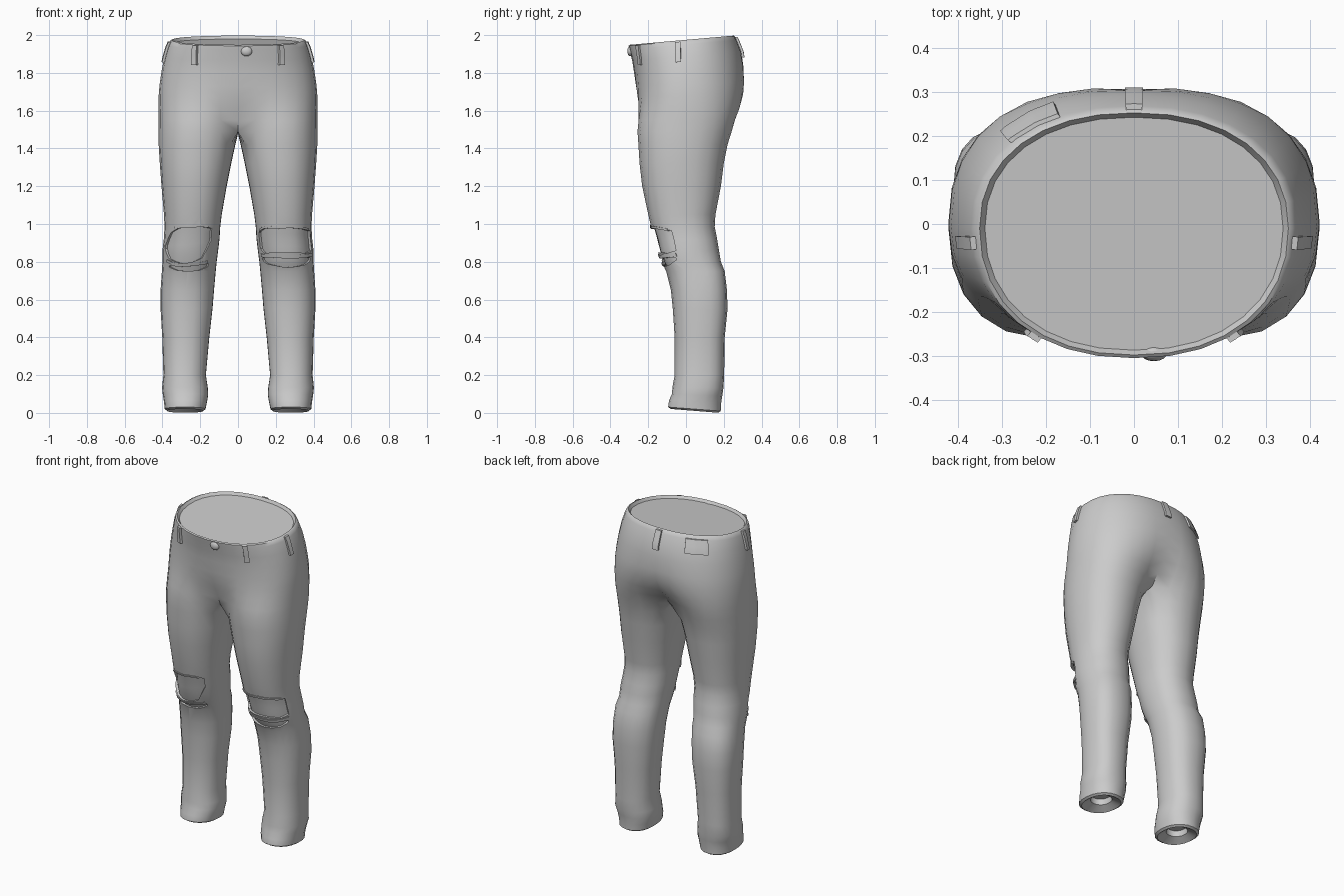
import bpy, bmesh, math
from mathutils import Vector

if "Cube" in bpy.data.objects:
    bpy.data.objects.remove(bpy.data.objects["Cube"])

N, K = 24, 16          # points per leg ring; 0..K also make the half ring of the seat


def spow(v, e):
    return math.copysign(abs(v) ** e, v)


# Leg rings: z, inner x, outer x, front y, back y (first rows turn the hem inwards)
LEG = [(.07, .225, .335, -.02, .11), (.03, .225, .335, -.02, .11), (.0, .185, .375, -.08, .17),
       (.01, .172, .388, -.095, .184), (.05, .164, .392, -.09, .186), (.09, .158, .398, -.074, .192),
       (.13, .16, .402, -.072, .198), (.2, .17, .395, -.06, .202), (.4, .152, .401, -.06, .205),
       (.55, .135, .41, -.07, .22), (.65, .127, .41, -.08, .217), (.75, .118, .403, -.105, .205),
       (.8, .113, .4, -.13, .185), (.86, .105, .4, -.152, .175), (.92, .098, .393, -.165, .165),
       (.985, .094, .389, -.185, .152), (1.05, .086, .392, -.2, .156), (1.2, .06, .405, -.232, .185),
       (1.32, .036, .414, -.246, .2), (1.42, .014, .42, -.252, .22)]
# Seat rings: z, half width, front y, back y, front and back blend towards two leg shapes
SEAT = [(1.49, .42, -.257, .242, 1, 1), (1.55, .421, -.262, .27, .72, .72),
        (1.61, .421, -.265, .298, .42, .42), (1.68, .42, -.267, .316, .17, .22),
        (1.74, .415, -.27, .317, .06, .12), (1.82, .403, -.275, .308, 0, .05),
        (1.89, .388, -.285, .292, 0, 0), (1.95, .37, -.3, .268, 0, 0),
        (1.97, .36, -.304, .259, 0, 0), (1.975, .35, -.297, .252, 0, 0), (1.958, .338, -.286, .242, 0, 0)]


def leg_ring(z, xi, xo, yf, yb):
    pts = []
    for i in range(N):
        a = -50 + 17.5 * i if i <= K else 230 + 10 * (i - K)
        a = math.radians(a)
        e = .78 if math.cos(a) < 0 < math.sin(a) and .1 < z < .78 else .9   # fuller calf
        x = (xi + xo) / 2 + (xo - xi) / 2 * spow(math.sin(a), e)
        y = (yf + yb) / 2 - (yb - yf) / 2 * spow(math.cos(a), e)
        pts.append(Vector((x, y, z + max(0, .18 - y) * .08 * max(0, 1 - z * 5))))
    return pts


def seat_ring(z, a, yf, yb, wf, wb):
    pts = []
    tilt = .088 * min(1, max(0, (z - 1.6) / .3))
    leg = leg_ring(z, 0, a, yf, yb)
    for i in range(K + 1):
        p = math.pi * i / K
        c = math.cos(p)
        yc = -.01
        y = yc - (spow(c, .92) * (yc - yf) if c > 0 else spow(c, .9) * (yb - yc))
        t = i / K
        w = wf + (wb - wf) * t * t * (3 - 2 * t)
        x = a * abs(math.sin(p)) ** .9
        x = x + (leg[i].x - x) * w if 0 < i < K else 0
        y += (leg[i].y - y) * w
        pts.append(Vector((x, y, z + tilt * y)))
    return pts


legs = [leg_ring(*r) for r in LEG]
seats = [seat_ring(*r) for r in SEAT]


def surface(rows, rings, u, z, off):
    """Point on the garment at ring index u and height z, pushed outwards by off."""
    flip = rows is SEAT and u > K
    if flip:
        u = 2 * K - u
    j = max(k for k in range(len(rows) - 1) if rows[k][0] <= z)
    t = (z - rows[j][0]) / (rows[j + 1][0] - rows[j][0])
    i = math.floor(u)

    def at(r):
        return r[i % len(r)].lerp(r[(i + 1) % len(r)], u - i)
    p = at(rings[j]).lerp(at(rings[j + 1]), t)
    c = Vector((0, 0, p.z)) if rows is SEAT else Vector(((rows[j][1] + rows[j][2]) / 2, .03, p.z))
    p = p + (p - c).normalized() * off
    return Vector((-p.x, p.y, p.z)) if flip else p


def finish(name, bm, angle=40):
    bmesh.ops.recalc_face_normals(bm, faces=bm.faces)
    me = bpy.data.meshes.new(name)
    bm.to_mesh(me)
    bm.free()
    ob = bpy.data.objects.new(name, me)
    bpy.context.collection.objects.link(ob)
    smooth(ob, angle)
    return ob


def smooth(ob, angle=40):
    bpy.ops.object.select_all(action='DESELECT')
    ob.select_set(True)
    bpy.context.view_layer.objects.active = ob
    bpy.ops.object.shade_smooth_by_angle(angle=math.radians(angle))


def sample(vals, t):
    f = t * (len(vals) - 1)
    i = min(int(f), len(vals) - 2)
    return vals[i] + (vals[i + 1] - vals[i]) * (f - i)


def patch(name, rows, rings, u0, u1, top, bot, lo, hi, side=1, nu=12, nv=4, skew=0):
    """Closed slab that follows the garment between two offsets."""
    bm = bmesh.new()
    g = []
    for off in (lo, hi):
        layer = []
        for i in range(nu + 1):
            t = i / nu
            zt, zb = sample(top, t), sample(bot, t)
            col = [surface(rows, rings, u0 + (u1 - u0) * t + skew * (j / nv - .5),
                           zb + (zt - zb) * j / nv, off) for j in range(nv + 1)]
            layer.append([bm.verts.new((p.x * side, p.y, p.z)) for p in col])
        g.append(layer)
    for L in g:
        for i in range(nu):
            for j in range(nv):
                bm.faces.new((L[i][j], L[i + 1][j], L[i + 1][j + 1], L[i][j + 1]))
    A, B = g
    for i in range(nu):
        for j in (0, nv):
            bm.faces.new((A[i][j], A[i + 1][j], B[i + 1][j], B[i][j]))
    for j in range(nv):
        for i in (0, nu):
            bm.faces.new((A[i][j], A[i][j + 1], B[i][j + 1], B[i][j]))
    return finish(name, bm)


# Trousers: both legs and seat as one closed skin
bm = bmesh.new()
y0, y1 = seats[0][0].y, seats[0][K].y
crotch = seats[0] + [Vector((0, y1 + (y0 - y1) * k / (N - K),
                             1.49 - .012 * math.sin(math.pi * k / (N - K)))) for k in range(1, N - K)]
for side in (1, -1):
    prev = None
    for ring in legs + [crotch] + seats[1:]:
        cur = [bm.verts.new((p.x * side, p.y, p.z)) for p in ring]
        if prev:
            n = N if len(cur) == N else K
            for i in range(n):
                k = (i + 1) % N
                bm.faces.new((prev[i], prev[k], cur[k], cur[i]))
        prev = cur
bmesh.ops.remove_doubles(bm, verts=bm.verts, dist=1e-5)
bmesh.ops.holes_fill(bm, edges=[e for e in bm.edges if e.is_boundary], sides=0)
trousers = finish("trousers", bm)

# Knee tears: side, u range, upper edge, lower edge
TEARS = [(-1, .4, 6.6, [.975, .99, .985, .985, .975, .955, .89], [.91, .82, .8, .79, .8, .815, .87]),
         (-1, .4, 5.5, [.79, .782, .775, .775, .78], [.775, .755, .75, .755, .772]),
         (1, -1.3, 6.8, [.955, .985, .985, .985, .98, .975, .965], [.87, .845, .85, .85, .85, .845, .86]),
         (1, -1, 6.5, [.82, .825, .82, .818, .82, .825, .82], [.81, .79, .78, .77, .775, .785, .81])]
for s, u0, u1, top, bot in TEARS:
    cut = patch("tear_cutter", LEG, legs, u0, u1, top, bot, -.014, .04, s)
    cut.hide_render = True
    mod = trousers.modifiers.new("tear", 'BOOLEAN')
    mod.operation, mod.solver, mod.object = 'DIFFERENCE', 'EXACT', cut
    bpy.context.view_layer.objects.active = trousers
    bpy.ops.object.modifier_apply(modifier=mod.name)
    bpy.data.objects.remove(cut)
smooth(trousers, 50)

# Frayed strips along the tears
for s, u0, u1, zs, h in [(-1, .6, 5.9, [.80, .79, .785, .78, .79, .805], .014),
                         (1, -1, 6.7, [.835, .828, .832, .826, .83, .838], .018),
                         (1, -.8, 6.4, [.965, .985, .98, .985, .98, .97], .012),
                         (-1, 1, 5, [.985, .99, .985, .985, .98], .01)]:
    patch("frayed_strip", LEG, legs, u0, u1, [z + h / 2 for z in zs], [z - h / 2 for z in zs], -.01, .006, s, nv=2)

# Belt loops and back label
for u, s, k in [(3.05, 1, .25), (3.05, -1, .25), (7.5, 1, 0), (7.5, -1, 0), (16, 1, 0)]:
    patch("belt_loop", SEAT, seats, u - .22, u + .22, [1.968] * 2, [1.86] * 2, -.005, .013, s, nu=2, skew=k)
patch("back_label", SEAT, seats, 11.8, 13.8, [1.955] * 2, [1.875] * 2, -.005, .01, -1)

# Waist button
bpy.ops.mesh.primitive_uv_sphere_add(segments=16, ring_count=8, radius=1, location=(.045, -.293, 1.915))
button = bpy.context.object
button.name = "waist_button"
button.scale = (.03, .018, .027)
smooth(button)
